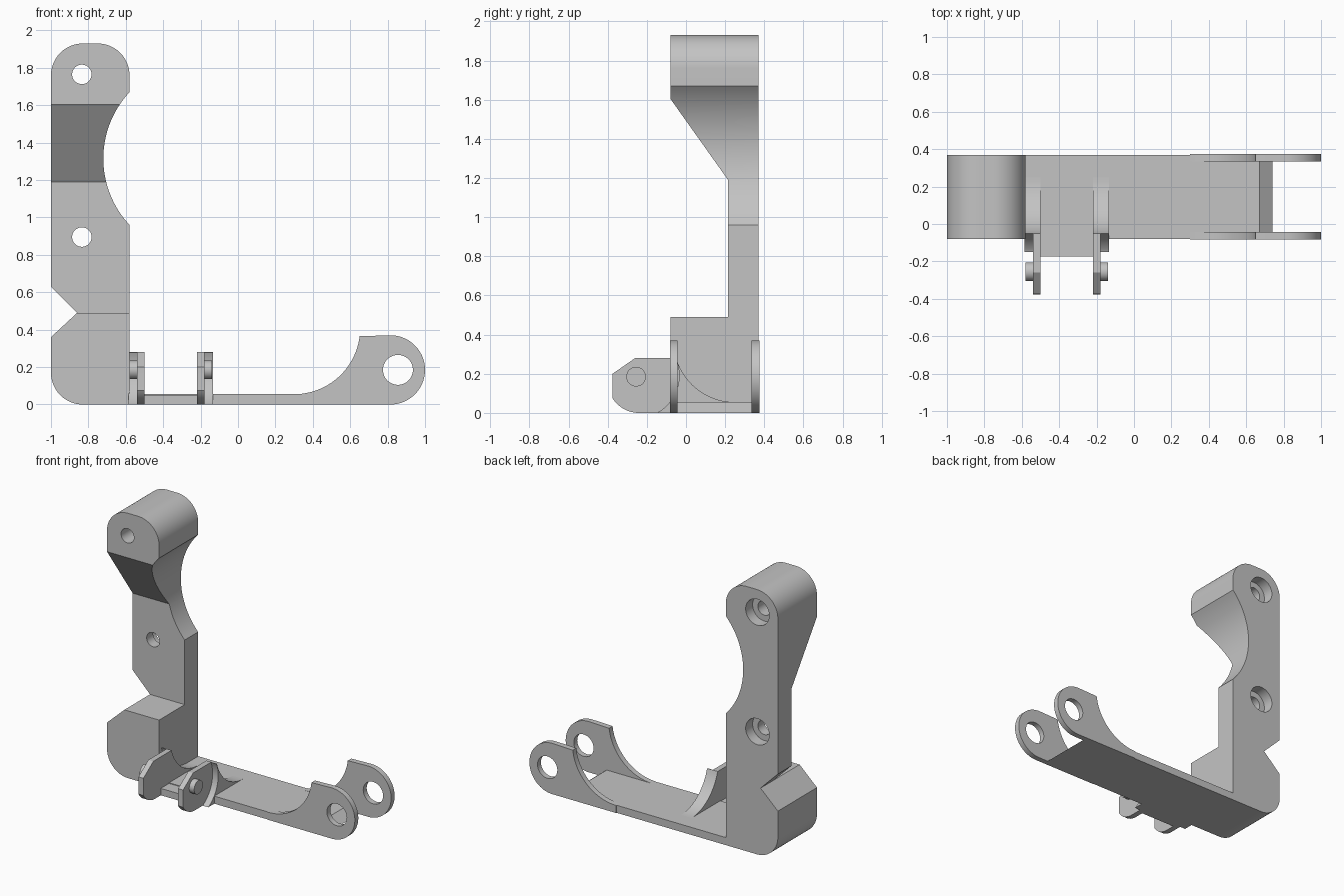
import bpy, bmesh
from math import sin, cos, radians

cube = bpy.data.objects.get("Cube")
if cube:
    bpy.data.objects.remove(cube, do_unlink=True)

grey = bpy.data.materials.new("plain grey")
grey.use_nodes = True
colour = (0.55, 0.55, 0.55, 1)
grey.diffuse_color = colour
grey.node_tree.nodes["Principled BSDF"].inputs["Base Color"].default_value = colour


def arc(u, w, r, start, end, n=20):
    """Points on an arc, angles in degrees."""
    steps = [radians(start + (end - start) * i / n) for i in range(n + 1)]
    return [(u + r * cos(a), w + r * sin(a)) for a in steps]


def circle(u, w, r):
    return arc(u, w, r, 0, 360, 48)[:-1]


def prism(name, points, axis, a, b):
    """Extrude a profile along x (profile in y, z) or y (profile in x, z)."""
    bm = bmesh.new()
    place = (lambda u, w, d: (d, u, w)) if axis == "x" else (lambda u, w, d: (u, d, w))
    lower = [bm.verts.new(place(u, w, a)) for u, w in points]
    upper = [bm.verts.new(place(u, w, b)) for u, w in points]
    bm.faces.new(lower)
    bm.faces.new(upper[::-1])
    for i in range(len(points)):
        j = (i + 1) % len(points)
        bm.faces.new((lower[i], upper[i], upper[j], lower[j]))
    bmesh.ops.recalc_face_normals(bm, faces=bm.faces)
    mesh = bpy.data.meshes.new(name)
    bm.to_mesh(mesh)
    bm.free()
    mesh.materials.append(grey)
    obj = bpy.data.objects.new(name, mesh)
    bpy.context.collection.objects.link(obj)
    return obj


def select(obj):
    bpy.ops.object.select_all(action="DESELECT")
    obj.select_set(True)
    bpy.context.view_layer.objects.active = obj


def cut(obj, *cutters):
    for cutter in cutters:
        mod = obj.modifiers.new("cut", "BOOLEAN")
        mod.operation = "DIFFERENCE"
        mod.solver = "EXACT"
        mod.object = cutter
        select(obj)
        bpy.ops.object.modifier_apply(modifier=mod.name)
        bpy.data.objects.remove(cutter, do_unlink=True)


FRONT, BACK = -0.08, 0.37
parts = []

# Upright column and base plate in one profile
profile = arc(-0.83, 0.17, 0.17, 270, 180)
profile += [(-1, 0.36), (-0.86, 0.49), (-1, 0.63)]
profile += arc(-0.83, 1.76, 0.17, 180, 90) + arc(-0.75, 1.76, 0.17, 90, 0)
profile += arc(-0.2, 1.315, 0.52, 137, 223, 32)
profile += [(-0.58, 0.055), (0.67, 0.055), (0.74, 0)]
frame = prism("column_and_base", profile, "y", FRONT, BACK)

# Recessed column front with sloped upper shoulder
recess = [(-0.2, 0.49), (0.215, 0.49), (0.215, 1.19), (FRONT, 1.605), (-0.2, 1.775)]
cut(frame, prism("recess_cutter", recess, "x", -1.2, -0.4))

# Counterbored bolt holes
for z in (0.895, 1.765):
    cut(frame,
        prism("bolt_cutter", circle(-0.835, z, 0.052), "y", -0.3, 0.6),
        prism("bore_cutter", circle(-0.835, z, 0.095), "y", 0.29, 0.6))
parts.append(frame)

# Pierced ears at the far end of the base
ear_shape = [(0.3, 0)] + arc(0.815, 0.185, 0.185, 270, 450, 40)
ear_shape += arc(0.3, 0.408, 0.353, -7, -90, 24)
for name, y in (("front_ear", -0.083), ("back_ear", 0.335)):
    ear = prism(name, ear_shape, "y", y, y + 0.04)
    cut(ear, prism("ear_cutter", circle(0.855, 0.185, 0.08), "y", -1, 1))
    parts.append(ear)

# Hinge brackets: lug, curved rib and outward pin
rib_shape = arc(0.25, 0.3675, 0.3125, 196.3, 270)
rib_shape += [(0.25, 0), (-0.15, 0)] + arc(-0.25, 0.19, 0.215, -62, 24.5)
lug_shape = [(-0.375, 0.2), (-0.26, 0.28), (-0.05, 0.28)]
lug_shape += arc(0.25, 0.3675, 0.3125, 196.3, 270)
lug_shape += [(0.25, 0), (-0.24, 0)] + arc(-0.24, 0.16, 0.16, 265, 212, 12) + [(-0.375, 0.09)]
for side, inner, out in (("right", -0.5, -1), ("left", -0.22, 1)):
    mid, outer = inner + out * 0.04, inner + out * 0.085
    parts.append(prism(side + "_lug", lug_shape, "x", inner, mid))
    parts.append(prism(side + "_rib", rib_shape, "x", mid, outer))
    parts.append(prism(side + "_pin", circle(-0.255, 0.185, 0.05), "x", mid, outer - out * 0.005))

# Small web joining the brackets
web = [(-0.175, 0), (FRONT, 0), (FRONT, 0.05), (-0.175, 0.05)]
parts.append(prism("bracket_web", web, "x", -0.5, -0.22))

for part in parts:
    select(part)
    bpy.ops.object.shade_smooth_by_angle(angle=radians(25))
